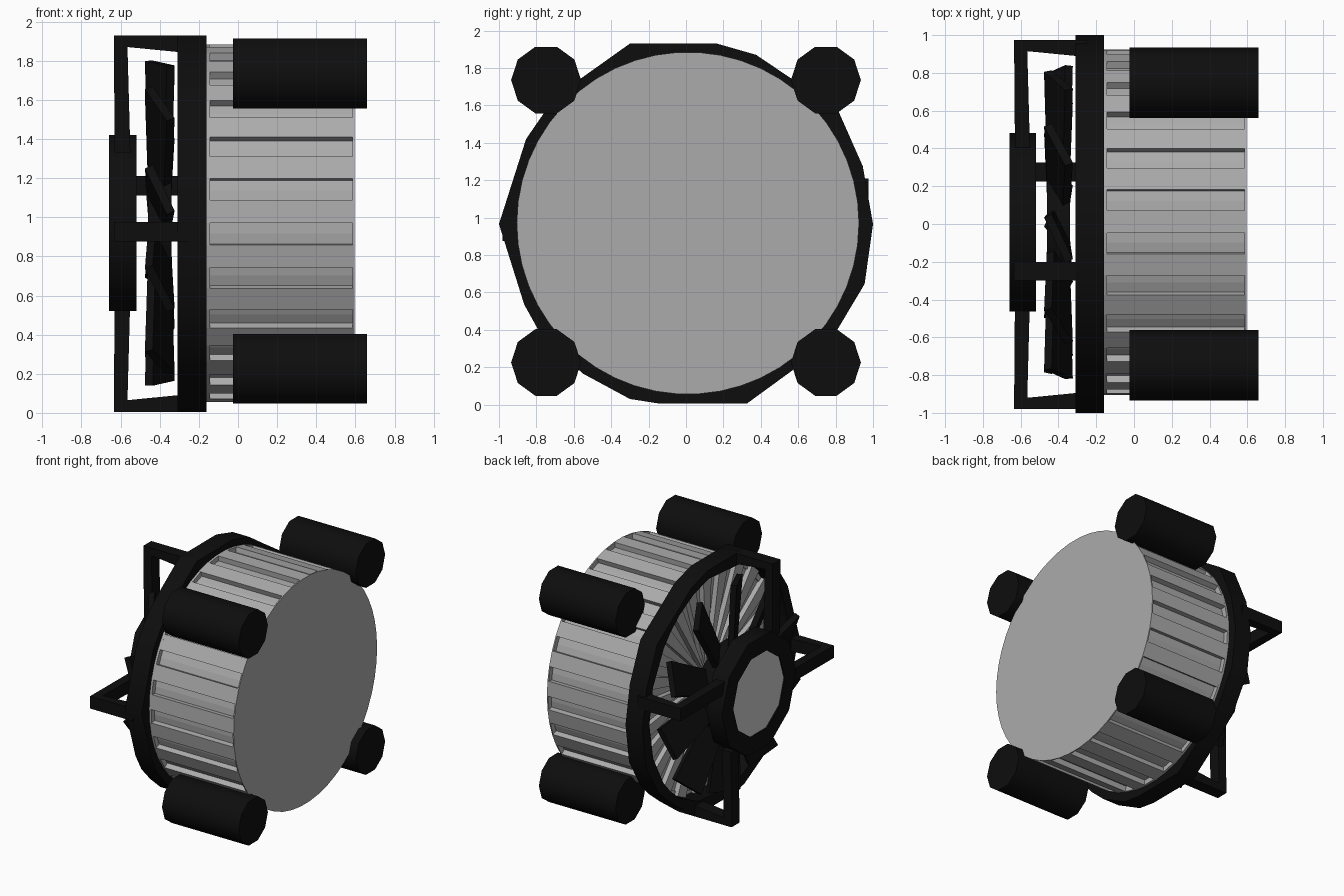
import bpy, bmesh
from math import sin, cos, pi, radians, atan2

if "Cube" in bpy.data.objects:
    bpy.data.objects.remove(bpy.data.objects["Cube"])

CY, CZ = 0.01, 0.97          # main axis runs along x through this point


def colour(name, v):
    m = bpy.data.materials.new(name)
    m.diffuse_color = (v, v, v, 1)
    m.use_nodes = True
    m.node_tree.nodes["Principled BSDF"].inputs["Base Color"].default_value = m.diffuse_color
    return m


black = colour("black", 0.0042)
steel = colour("steel", 0.41)


def finish(name, bm, mat=None, smooth=0):
    """Make the object; edges flatter than 'smooth' degrees are shaded smooth."""
    bmesh.ops.recalc_face_normals(bm, faces=bm.faces[:])
    if smooth:
        for f in bm.faces:
            f.smooth = True
        for e in bm.edges:
            e.smooth = e.calc_face_angle(pi) < radians(smooth)
    me = bpy.data.meshes.new(name)
    bm.to_mesh(me)
    bm.free()
    ob = bpy.data.objects.new(name, me)
    bpy.context.collection.objects.link(ob)
    if mat:
        me.materials.append(mat)
    return ob


def loft(bm, a, b):
    """Closed solid between two matching point loops."""
    va = [bm.verts.new(p) for p in a]
    vb = [bm.verts.new(p) for p in b]
    bm.faces.new(va)
    bm.faces.new(vb[::-1])
    n = len(a)
    for i in range(n):
        j = (i + 1) % n
        bm.faces.new((va[i], va[j], vb[j], vb[i]))


def polar(x, r, t, cy=CY, cz=CZ):
    return (x, cy + r * cos(t), cz + r * sin(t))


def cylinder(name, x0, x1, r, n, mat=None, phase=0.0, cy=CY, cz=CZ, smooth=0):
    bm = bmesh.new()
    loops = [[polar(x, r, phase + 2 * pi * i / n, cy, cz) for i in range(n)] for x in (x0, x1)]
    loft(bm, *loops)
    return finish(name, bm, mat, smooth)


def hollow(name, x0, x1, inner, outer, mat=None, smooth=0):
    """Hollow band between matching inner and outer (y, z) outlines."""
    bm = bmesh.new()
    n = len(inner)
    rings = [[bm.verts.new((x, *p)) for p in pts]
             for x, pts in ((x0, inner), (x0, outer), (x1, outer), (x1, inner))]
    for k in range(4):
        a, b = rings[k], rings[(k + 1) % 4]
        for i in range(n):
            j = (i + 1) % n
            bm.faces.new((a[i], a[j], b[j], b[i]))
    return finish(name, bm, mat, smooth)


def circle(r, n, phase=0.0):
    return [polar(0, r, phase + 2 * pi * i / n)[1:] for i in range(n)]


# Finned drum: core, end plate, front lip and radial ribs
R, RIBS = 0.915, 25
START = radians(169.1 + 7.2)
LIP = START - radians(3.6)
cylinder("drum_core", -0.16, 0.59, 0.875, 50, steel, START)
cylinder("drum_end_plate", 0.585, 0.595, R, 50, steel, LIP)
hollow("drum_front_lip", -0.17, -0.142, circle(0.86, 50, LIP), circle(R, 50, LIP), steel)
bm = bmesh.new()
for i in range(RIBS):
    t = START + 2 * pi * i / RIBS
    h = radians(3.7)
    loops = [[polar(x, r, t + s) for r, s in ((0.08, -h), (R, -h), (R, h), (0.08, h))]
             for x in (-0.2, 0.587)]
    loft(bm, *loops)
finish("drum_ribs", bm, steel)

# Outer ring frame, its outline drawn out to meet the struts
outer = [(1.0, 0.965), (0.945, 1.275), (0.81, 1.58), (0.69, 1.66), (0.56, 1.745), (0.375, 1.87),
         (0.165, 1.93), (-0.3, 1.93), (-0.56, 1.745), (-0.68, 1.65), (-0.755, 1.565),
         (-0.855, 1.42), (-1.0, 0.965), (-0.865, 0.535), (-0.79, 0.40), (-0.68, 0.28),
         (-0.55, 0.165), (-0.3, 0.03), (-0.14, 0.005), (0.325, 0.005), (0.565, 0.18),
         (0.69, 0.28), (0.80, 0.385), (0.955, 0.645)]
inner = [polar(0, 0.9, atan2(z - CZ, y - CY))[1:] for y, z in outer]
hollow("ring_frame", -0.31, -0.16, inner, outer, black, 40)

# Hub guard with grey centre
hollow("hub_guard", -0.66, -0.52, circle(0.33, 10), circle(0.473, 10), black, 40)
cylinder("hub_disc", -0.65, -0.53, 0.345, 10)

# Fan: centre and ten tilted blades that widen outwards
cylinder("fan_centre", -0.46, -0.34, 0.36, 10, black, smooth=40)
bm = bmesh.new()
for i in range(10):
    t = radians(96 + 36 * i)
    loops = []
    for r, wide, deep in ((0.25, 0.08, 0.04), (0.822, 0.12, 0.056)):
        loop = []
        for s, e in ((-1, -1), (1, -1), (1, 1), (-1, 1)):
            x = -0.40 + s * deep + e * 0.02
            u = s * wide - e * 0.01
            loop.append((x, CY + r * cos(t) - u * sin(t), CZ + r * sin(t) + u * cos(t)))
        loops.append(loop)
    loft(bm, *loops)
finish("fan_blades", bm, black)


# L-shaped struts joining ring to hub guard; profile is (x, distance out from axis)
def strut(name, place, reach):
    prof = [(-0.63, 0.36), (-0.635, reach), (-0.25, reach), (-0.25, reach - 0.085),
            (-0.31, reach - 0.085), (-0.565, reach - 0.06), (-0.55, 0.36)]
    bm = bmesh.new()
    loft(bm, *[[(x, *place(d, w)) for x, d in prof] for w in (-0.05, 0.05)])
    finish(name, bm, black)


strut("top_strut", lambda d, w: (-0.25 + w, CZ + d), 0.96)
strut("bottom_strut", lambda d, w: (0.275 + w, CZ - d), 0.965)
strut("front_strut", lambda d, w: (CY - d, 0.925 + w), 0.99)
strut("back_strut", lambda d, w: (CY + d, 1.16 + w), 0.965)

# Four side pods
for sy, side in ((-1, "front"), (1, "back")):
    for z, level in ((0.225, "lower"), (1.735, "upper")):
        cylinder(f"{level}_{side}_pod", -0.025, 0.66, 0.187, 10, black,
                 cy=0.748 * sy, cz=z, smooth=40)
